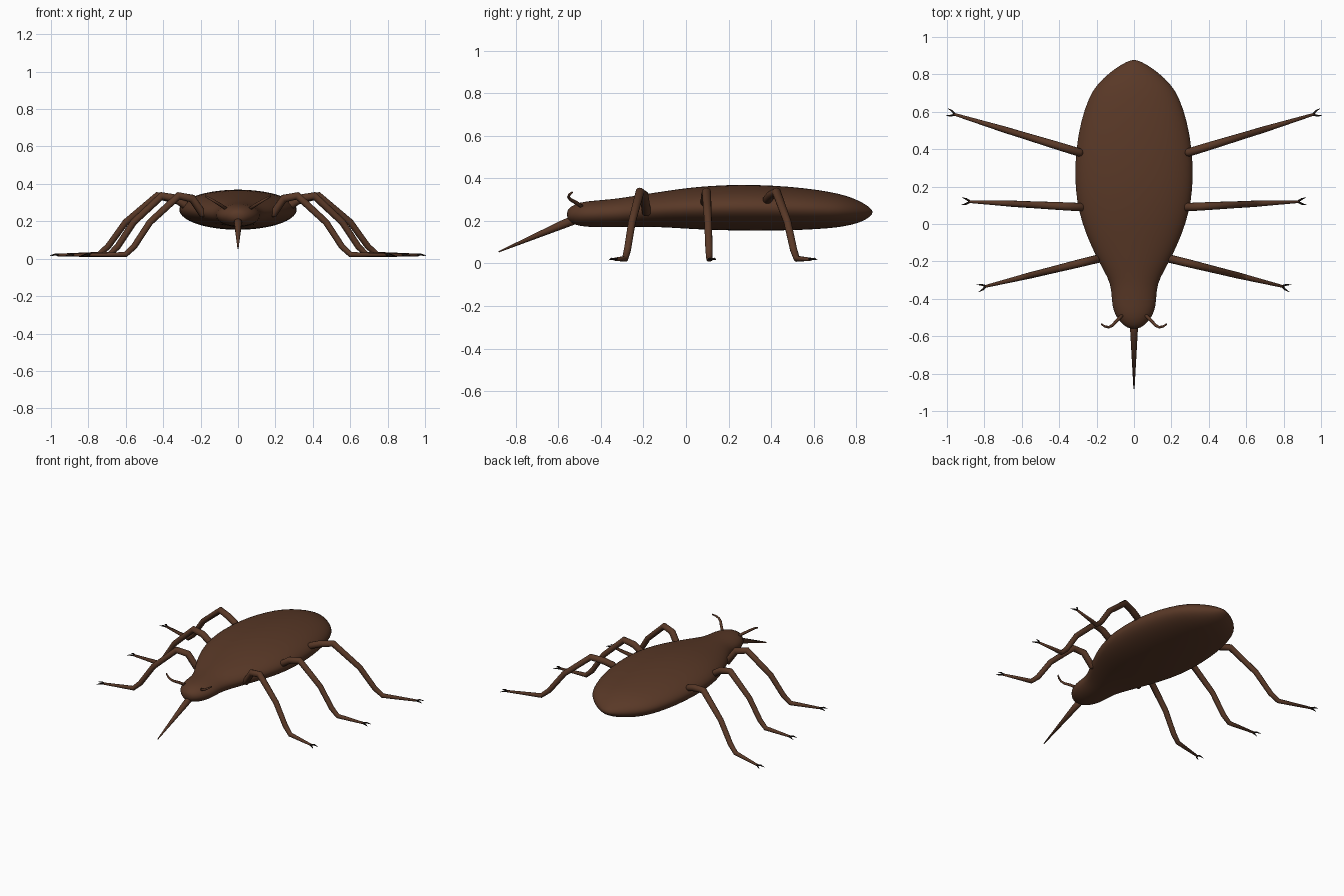
import bpy
import bmesh
from math import sin, cos, tau
from mathutils import Vector

old_cube = bpy.data.objects.get("Cube")
if old_cube:
    bpy.data.objects.remove(old_cube, do_unlink=True)


def make_material(name, colour):
    material = bpy.data.materials.new(name)
    material.use_nodes = True
    material.diffuse_color = colour
    shader = next(n for n in material.node_tree.nodes if n.type == "BSDF_PRINCIPLED")
    shader.inputs["Base Color"].default_value = colour
    shader.inputs["Roughness"].default_value = 0.7
    return material


shell_brown = make_material("shell brown", (0.1, 0.04, 0.02, 1))
claw_black = make_material("claw black", (0.012, 0.008, 0.006, 1))


def finish(name, bm, material, mirrored=False, subdivide=False):
    """Turn a bmesh into a smooth shaded object, optionally mirrored in x."""
    bmesh.ops.recalc_face_normals(bm, faces=bm.faces)
    mesh = bpy.data.meshes.new(name)
    bm.to_mesh(mesh)
    bm.free()
    mesh.materials.append(material)
    mesh.shade_smooth()
    part = bpy.data.objects.new(name, mesh)
    bpy.context.collection.objects.link(part)
    if mirrored:
        mirror = part.modifiers.new("Mirror", "MIRROR")
        mirror.use_mirror_merge = False
    if subdivide:
        part.modifiers.new("Smooth", "SUBSURF").levels = 1
        part.modifiers["Smooth"].render_levels = 1
    return part


def skin(bm, rings):
    """Join successive rings of vertices and close both ends."""
    for a, b in zip(rings, rings[1:]):
        for i in range(len(a)):
            j = (i + 1) % len(a)
            bm.faces.new((a[i], a[j], b[j], b[i]))
    bm.faces.new(rings[0])
    bm.faces.new(rings[-1])


def tube(bm, points, radii, sides=12):
    """Tapered tube following a path, with mitred joints."""
    path = [Vector(p) for p in points]
    rings = []
    for i, (point, radius) in enumerate(zip(path, radii)):
        ahead = path[min(i + 1, len(path) - 1)] - point
        behind = point - path[max(i - 1, 0)]
        along = (ahead.normalized() + behind.normalized()).normalized()
        side = along.cross(Vector((0, 0, 1))).normalized()
        up = side.cross(along)
        rings.append([bm.verts.new(point + radius * (side * cos(tau * k / sides) + up * sin(tau * k / sides)))
                      for k in range(sides)])
    skin(bm, rings)


# Body and head: station y, half width, underside z, top z
stations = [
    (-.56, .02, .215, .245), (-.545, .055, .19, .267), (-.5, .095, .175, .288),
    (-.44, .119, .17, .295), (-.35, .12, .17, .302), (-.29, .138, .172, .31),
    (-.2, .19, .172, .325), (-.1, .238, .17, .34), (0, .277, .163, .355),
    (.12, .308, .157, .366), (.25, .318, .154, .371), (.4, .312, .154, .368),
    (.55, .286, .157, .356), (.68, .242, .165, .337), (.75, .196, .175, .32),
    (.81, .13, .19, .297), (.85, .072, .208, .274), (.878, .018, .232, .25),
]
bm = bmesh.new()
sides = 32
rings = []
for y, width, low, high in stations:
    middle, height = (low + high) / 2, (high - low) / 2
    rings.append([bm.verts.new((width * cos(tau * k / sides), y, middle + height * sin(tau * k / sides)))
                  for k in range(sides)])
skin(bm, rings)
finish("body", bm, shell_brown, subdivide=True)

# Piercing beak
bm = bmesh.new()
tube(bm, [(0, -.5, .215), (0, -.58, .183), (0, -.88, .055)], [.022, .02, .003])
finish("beak", bm, shell_brown)

# Legs: each lies in one upright plane from hip to foot
leg_layout = {
    "front": ((.19, -.185), (.8, -.335), .24),
    "middle": ((.28, .09), (.885, .12), .285),
    "hind": ((.29, .382), (.965, .588), .3),
}
leg_shape = [(.09, .322), (.21, .336), (.46, .195), (.6, .065), (.675, .022), (1, .02)]
leg_radii = [.014, .022, .022, .021, .018, .017, .015, .007]
for name, (hip, foot, hip_height) in leg_layout.items():
    hip, foot = Vector(hip), Vector(foot)
    reach = (foot - hip).normalized()
    across = Vector((-reach.y, reach.x))
    path = [(*(hip - reach * .015), hip_height - .005), (*hip, hip_height)]
    path += [(*hip.lerp(foot, t), z) for t, z in leg_shape]
    bm = bmesh.new()
    tube(bm, path, leg_radii)
    finish(name + "_legs", bm, shell_brown, mirrored=True)

    # Forked claws at the end of the foot
    bm = bmesh.new()
    for turn in (-1, 1):
        bend = foot + reach * .012 + across * turn * .013
        tip = foot + reach * .037 + across * turn * .02
        tube(bm, [(*(foot - reach * .01), .02), (*bend, .022), (*tip, .016)],
             [.006, .005, .001], sides=8)
    finish(name + "_claws", bm, claw_black, mirrored=True)

# Curved feelers on the head
bm = bmesh.new()
tube(bm, [(.06, -.485, .265), (.09, -.515, .285), (.115, -.542, .3), (.135, -.552, .312),
          (.155, -.548, .324), (.175, -.535, .335)],
     [.009, .009, .008, .007, .006, .004], sides=10)
finish("feelers", bm, shell_brown, mirrored=True)
